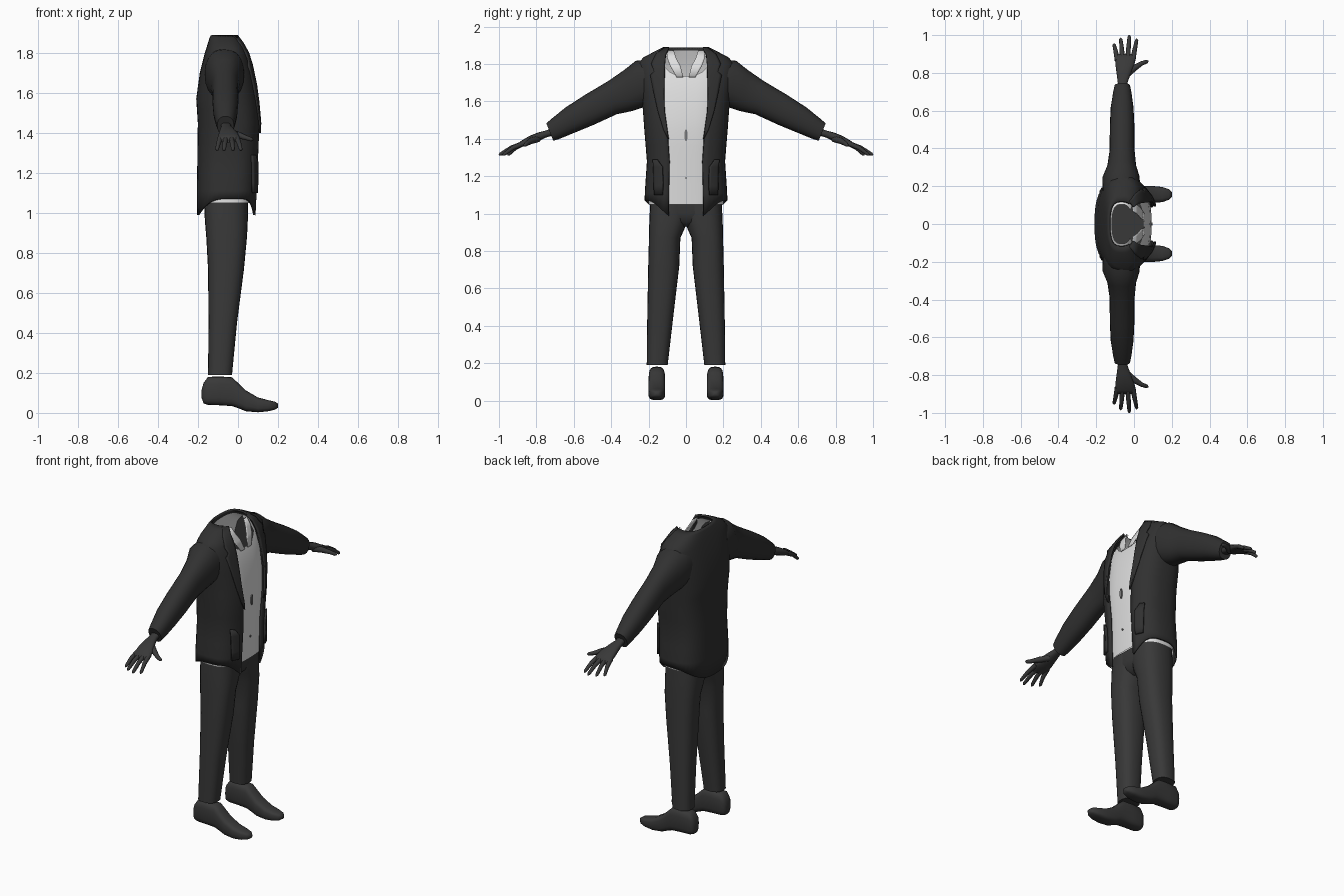
import bpy, bmesh, math
from mathutils import Vector

cube = bpy.data.objects.get("Cube")
if cube:
    bpy.data.objects.remove(cube)


def material(name, rgb):
    m = bpy.data.materials.new(name)
    m.use_nodes = True
    col = (*rgb, 1)
    m.diffuse_color = col
    bsdf = m.node_tree.nodes["Principled BSDF"]
    bsdf.inputs["Base Color"].default_value = col
    bsdf.inputs["Roughness"].default_value = 0.8
    return m


JACKET = material("charcoal jacket", (0.03, 0.03, 0.03))
TROUSER = material("dark grey trousers", (0.04, 0.04, 0.04))
SKIN = material("dark grey hands and shoes", (0.04, 0.04, 0.04))
SHIRT = material("light grey shirt", (0.74, 0.74, 0.74))
BUTTON = material("mid grey button", (0.2, 0.2, 0.2))


def loft(name, rings, mat, closed=True, caps=True, thick=0, angle=40):
    """Bridge a list of equally long point rings into one smooth object."""
    bm = bmesh.new()
    rows = [[bm.verts.new(p) for p in r] for r in rings]
    n = len(rows[0])
    for a, b in zip(rows, rows[1:]):
        for i in range(n if closed else n - 1):
            j = (i + 1) % n
            bm.faces.new((a[i], a[j], b[j], b[i]))
    if closed and caps:
        bm.faces.new(rows[0])
        bm.faces.new(rows[-1])
    bmesh.ops.recalc_face_normals(bm, faces=bm.faces)
    me = bpy.data.meshes.new(name)
    bm.to_mesh(me)
    bm.free()
    ob = bpy.data.objects.new(name, me)
    bpy.context.collection.objects.link(ob)
    me.materials.append(mat)
    bpy.ops.object.select_all(action='DESELECT')
    ob.select_set(True)
    bpy.context.view_layer.objects.active = ob
    bpy.ops.object.shade_smooth_by_angle(angle=math.radians(angle))
    if thick:
        mod = ob.modifiers.new("thickness", 'SOLIDIFY')
        mod.thickness = thick
        mod.offset = 0
    return ob


def power(v, n):
    return math.copysign(abs(v) ** (2 / n), v)


def oval(c, u, v, n=2.3, count=20):
    """Rounded section around c with half axes u and v."""
    out = []
    for i in range(count):
        t = 2 * math.pi * i / count
        out.append(Vector(c) + Vector(u) * power(math.cos(t), n) + Vector(v) * power(math.sin(t), n))
    return out


# Torso sections: height, back, front, half width, half opening
TORSO = [(0.95, -0.198, 0.085, 0.215, 0.095), (1.1, -0.2, 0.092, 0.215, 0.092),
         (1.28, -0.197, 0.1, 0.203, 0.088), (1.45, -0.195, 0.108, 0.217, 0.1),
         (1.57, -0.203, 0.1, 0.226, 0.118), (1.7, -0.185, 0.078, 0.245, 0.12),
         (1.8, -0.16, 0.045, 0.25, 0.118), (1.83, -0.15, 0.03, 0.225, 0.116),
         (1.87, -0.138, 0.01, 0.15, 0.112), (1.885, -0.13, 0.0, 0.118, 0.108)]
N = 2.8


def section(z):
    z = min(max(z, TORSO[0][0]), TORSO[-1][0])
    for a, b in zip(TORSO, TORSO[1:]):
        if z <= b[0]:
            f = (z - a[0]) / (b[0] - a[0])
            return [p + (q - p) * f for p, q in zip(a, b)][1:]


def torso_point(z, t, inset=0, lift=0):
    back, front, half, _ = section(z + lift)
    c, a = (back + front) / 2, (front - back) / 2 - inset
    return Vector((c + a * power(math.cos(t), N), (half - inset) * power(math.sin(t), N), z))


def front_x(y, z):
    back, front, half, _ = section(z)
    k = min(abs(y) / half, 0.97)
    return (back + front) / 2 + (front - back) / 2 * (1 - k ** N) ** (1 / N)


# Jacket body, open down the front, with dipping front corners and tail
rings = []
for i, z in enumerate([1.07, 1.11, 1.2, 1.28, 1.36, 1.45, 1.51, 1.57, 1.64, 1.7, 1.75, 1.8, 1.83, 1.87, 1.885]):
    ring = []
    for k in range(37):
        _, _, half, gap = section(z)
        t0 = math.asin((gap / half) ** (N / 2))
        t = t0 + (2 * math.pi - 2 * t0) * k / 36
        c = math.cos(t)
        drop = (0.11 * c ** 6 if c > 0 else 0.08 * c * c) if i == 0 else 0
        ring.append(torso_point(z - drop, t))
    rings.append(ring)
loft("jacket_body", rings, JACKET, closed=False, thick=0.012)

# Shirt inside the jacket, with a V cut at the neck
rings = []
for z in [1.05, 1.15, 1.28, 1.36, 1.45, 1.51, 1.57, 1.64, 1.7, 1.73, 1.78, 1.83, 1.875]:
    ring = []
    for k in range(48):
        t = 2 * math.pi * k / 48
        v = max(0, (math.cos(t) - 0.8) / 0.2)
        ring.append(torso_point(min(z, 1.875 - 0.14 * v), t, 0.014, 0.015))
    rings.append(ring)
loft("shirt", rings, SHIRT, caps=False)


def patch(name, rows, mat, off, thick, side):
    """Cloth panel lying on the chest; rows hold height, inner y and outer y."""
    grid = []
    for z, y0, y1 in rows:
        line = []
        for k in range(6):
            y = y0 + (y1 - y0) * k / 5
            line.append((front_x(y, z) + off, y * side, z))
        grid.append(line)
    return loft(name, grid, mat, closed=False, thick=thick)


LAPEL = [(1.885, 0.09, 0.116), (1.85, 0.108, 0.16), (1.8, 0.112, 0.185), (1.76, 0.114, 0.17),
         (1.74, 0.114, 0.19), (1.64, 0.117, 0.17), (1.55, 0.114, 0.15), (1.45, 0.1, 0.12), (1.4, 0.092, 0.096)]
FLAP = [(1.29, 0.155, 0.175), (1.25, 0.125, 0.172), (1.15, 0.122, 0.17), (1.1, 0.125, 0.168)]
COLLAR = [(1.87, 0.065, 0.1), (1.83, 0.052, 0.1), (1.79, 0.03, 0.085), (1.73, 0.015, 0.05)]

# Hand and sleeve sections: y, then x centre, half x, z centre, half z
PALM = [(0.68, -0.06, 0.026, 1.45, 0.022), (0.75, -0.06, 0.026, 1.425, 0.019),
        (0.79, -0.055, 0.036, 1.41, 0.024), (0.84, -0.048, 0.05, 1.39, 0.024),
        (0.88, -0.046, 0.054, 1.373, 0.017), (0.9, -0.046, 0.047, 1.363, 0.011)]
SLEEVE = [(0.17, -0.068, 0.1, 1.7, 0.125), (0.25, -0.068, 0.098, 1.692, 0.125),
          (0.31, -0.065, 0.076, 1.658, 0.11), (0.39, -0.063, 0.066, 1.622, 0.09),
          (0.52, -0.063, 0.065, 1.553, 0.079), (0.62, -0.063, 0.06, 1.5, 0.067),
          (0.7, -0.062, 0.048, 1.452, 0.053), (0.728, -0.062, 0.042, 1.436, 0.047)]
FINGERS = [(-0.088, -0.105, 0.955), (-0.06, -0.07, 0.985), (-0.033, -0.025, 1.0), (-0.006, 0.014, 0.98)]

# Leg sections: height, inner y, outer y, back x, front x
LEG = [(0.19, 0.098, 0.21, -0.15, -0.03), (0.45, 0.068, 0.207, -0.147, -0.005),
       (0.72, 0.036, 0.202, -0.15, 0.03), (0.87, 0.03, 0.198, -0.158, 0.044),
       (0.93, 0.003, 0.197, -0.163, 0.048), (1.0, -0.02, 0.194, -0.168, 0.05), (1.07, -0.03, 0.19, -0.168, 0.05)]

# Shoe sections: x, bottom, top, half width
SHOE = [(-0.182, 0.075, 0.115, 0.02), (-0.172, 0.047, 0.15, 0.036), (-0.15, 0.04, 0.18, 0.043),
        (-0.09, 0.038, 0.182, 0.044), (-0.03, 0.034, 0.178, 0.044), (0.0, 0.024, 0.15, 0.044),
        (0.04, 0.008, 0.112, 0.045), (0.1, 0.003, 0.077, 0.045), (0.15, 0.008, 0.064, 0.04),
        (0.185, 0.016, 0.056, 0.028), (0.2, 0.026, 0.046, 0.012)]


def finger(name, path, radii):
    path = [Vector(p) for p in path]
    rings = []
    for i, p in enumerate(path):
        d = (path[min(i + 1, len(path) - 1)] - path[max(i - 1, 0)]).normalized()
        u = d.cross(Vector((0, 0, 1))).normalized()
        rings.append(oval(p, u * radii[i], u.cross(d) * radii[i], 2, 10))
    loft(name, rings, SKIN, angle=60)


for side, label in ((1, "left"), (-1, "right")):
    patch(label + "_lapel", LAPEL, JACKET, 0.01, 0.01, side)
    patch(label + "_pocket_flap", FLAP, JACKET, 0.014, 0.012, side)
    patch(label + "_shirt_collar", COLLAR, SHIRT, -0.012, 0.006, side)

    # Sleeve, its sections leaning with the arm
    loft(label + "_sleeve", [oval((x, y * side, z), (hx, 0, 0), (0, hz * 0.4 * side * min(1, y * 1.5), hz))
                             for y, x, hx, z, hz in SLEEVE], JACKET)

    # Hand with four fingers and a thumb
    loft(label + "_palm", [oval((x, y * side, z), (hx, 0, 0), (0, 0, hz), 2.4, 16)
                           for y, x, hx, z, hz in PALM], SKIN, angle=60)
    for i, (x0, x1, y1) in enumerate(FINGERS):
        ends = [(x0, 0.865, 1.377), ((x0 + x1) / 2, (0.87 + y1) / 2, 1.352), (x1, y1 - 0.008, 1.318), (x1, y1, 1.312)]
        finger(f"{label}_finger_{i + 1}", [(x, y * side, z) for x, y, z in ends], (0.014, 0.012, 0.009, 0.003))
    thumb = [(-0.04, 0.79, 1.4), (0.0, 0.825, 1.39), (0.04, 0.85, 1.376), (0.068, 0.86, 1.367), (0.076, 0.862, 1.364)]
    finger(label + "_thumb", [(x, y * side, z) for x, y, z in thumb], (0.018, 0.017, 0.012, 0.01, 0.003))

    # Trouser leg and shoe
    loft(label + "_trouser_leg", [oval(((b + f) / 2, (y0 + y1) / 2 * side, z), ((f - b) / 2, 0, 0),
                                       (0, (y1 - y0) / 2, 0), 2.5, 24) for z, y0, y1, b, f in LEG], TROUSER)
    loft(label + "_shoe", [oval((x, 0.156 * side, (lo + hi) / 2), (0, w, 0), (0, 0, (hi - lo) / 2), 3.2, 20)
                           for x, lo, hi, w in SHOE], SKIN, angle=60)

# Trouser hips joining the legs
loft("trouser_hips", [oval((-0.06, 0, z), (hx, 0, 0), (0, hy, 0), 3, 32)
                      for z, hx, hy in ((0.93, 0.06, 0.03), (0.955, 0.09, 0.1), (1.0, 0.107, 0.185), (1.07, 0.108, 0.188))], TROUSER)

# Shirt buttons down the middle
for i, (z, w, h) in enumerate(((1.42, 0.009, 0.032), (1.19, 0.005, 0.006))):
    x = front_x(0, z) - 0.013
    loft(f"shirt_button_{i + 1}", [oval((x + d, 0, z), (0, w, 0), (0, 0, h), 2, 12) for d in (-0.002, 0.005)], BUTTON)
